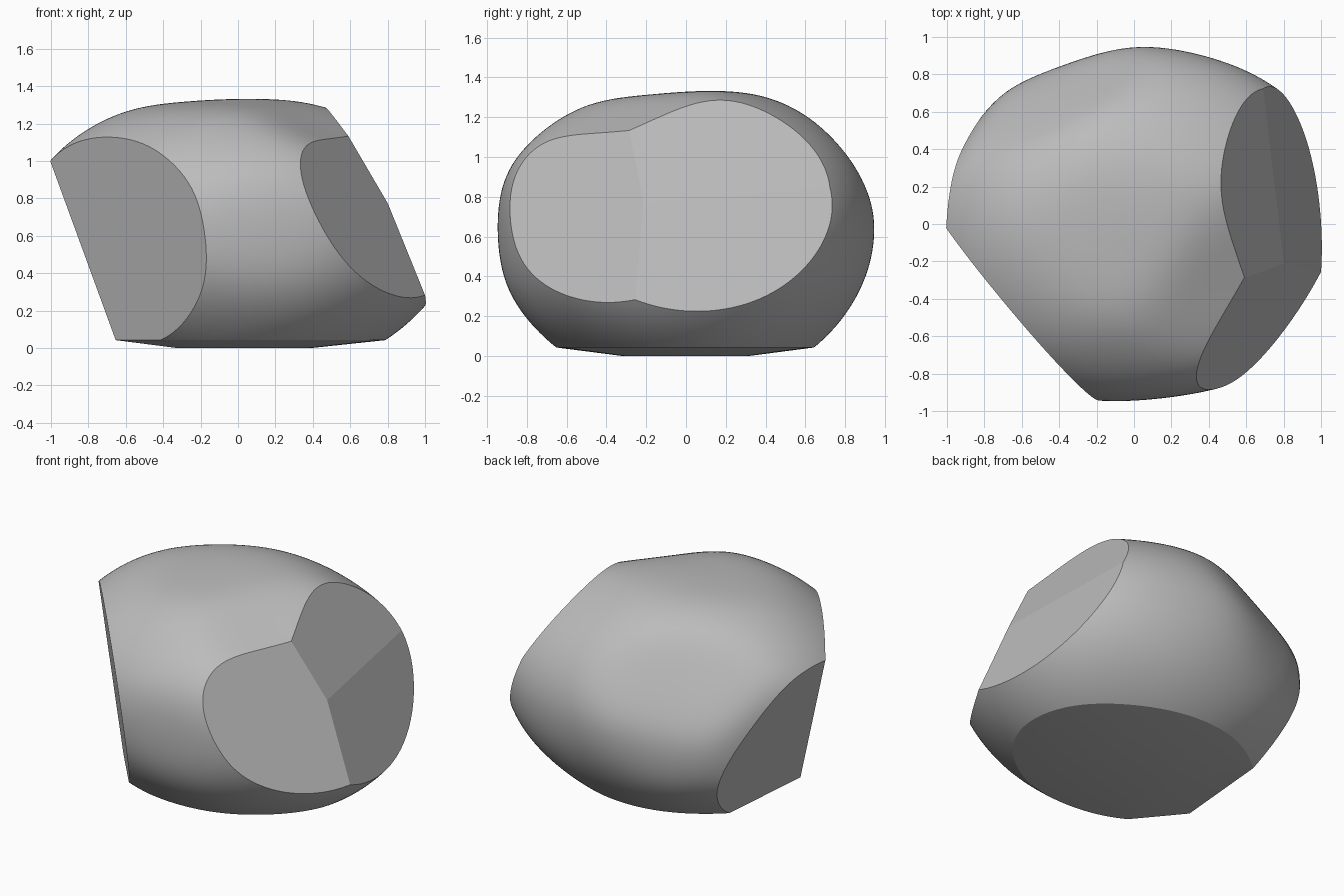
import bpy, bmesh, math
from mathutils import Vector

if "Cube" in bpy.data.objects:
    bpy.data.objects.remove(bpy.data.objects["Cube"], do_unlink=True)

CENTRE = Vector((0, 0, 0.65))

# Gentle flats blended into the body: (normal, offset from the origin)
SOFT = [
    ((-0.03, -0.06, 1.0), 1.335),    # top
    ((0.4, -0.3, 1.0), 1.46),        # top, sloping to the front
    ((0.07, -1.0, 0.0), 0.96),       # front
    ((-0.81, 0.58, 0.0), 1.0),       # back left-hand side
    ((-0.36, 0.78, 0.51), 1.16),     # back shoulder
    ((-0.35, 0.94, 0.0), 0.955),     # back
]
# Crisp broken faces
CUTS = [
    ((-0.76, -0.63, -0.12), 0.657),  # front corner
    ((-0.93, 0.08, -0.36), 0.572),   # undercut side
    ((0.857, 0.06, 0.514), 1.071),   # slanted side, upper
    ((0.93, 0.08, 0.37), 1.014),     # slanted side, lower
    ((0.783, -0.482, 0.36), 1.008),  # slanted side, front
    ((0.0, 0.0, -1.0), -0.042),      # underside
]


def radius(d, k=24):
    """Distance to the rounded body along a direction."""
    a = 1.17 if d.x > 0 else 1.15
    b = 0.95 if d.y > 0 else 0.975
    c = 0.72 if d.z > 0 else 0.82
    total = math.sqrt((d.x / a) ** 2 + (d.y / b) ** 2 + (d.z / c) ** 2) ** k
    for n, off in SOFT:
        n = Vector(n)
        total += max(0.0, n.dot(d) / (off - n.dot(CENTRE))) ** k
    return total ** (-1 / k)


# Rounded body
bm = bmesh.new()
bmesh.ops.create_icosphere(bm, subdivisions=6, radius=1)
for v in bm.verts:
    d = v.co.normalized()
    ripple = 1 + 0.006 * math.sin(5 * d.x + 2) * math.sin(6 * d.y + 1) * math.cos(5 * d.z)
    v.co = CENTRE + d * radius(d) * ripple

# Slice off the broken faces and cap them
for n, off in CUTS:
    n = Vector(n)
    cut = bmesh.ops.bisect_plane(
        bm, geom=bm.verts[:] + bm.edges[:] + bm.faces[:], dist=1e-5,
        plane_co=n * (off / n.length_squared), plane_no=n, clear_outer=True)
    rim = [e for e in cut["geom_cut"] if isinstance(e, bmesh.types.BMEdge)]
    bmesh.ops.contextual_create(bm, geom=rim)

# Slightly bulged underside: a smaller flat a little below the rim
bm.normal_update()
base = max((f for f in bm.faces if f.normal.z < -0.99), key=lambda f: f.calc_area())
bmesh.ops.inset_individual(bm, faces=[base], thickness=0.001)
for v in base.verts:
    v.co = (v.co.x * 0.5, v.co.y * 0.5, 0)
bmesh.ops.recalc_face_normals(bm, faces=bm.faces[:])

mesh = bpy.data.meshes.new("boulder")
bm.to_mesh(mesh)
bm.free()
boulder = bpy.data.objects.new("boulder", mesh)
bpy.context.collection.objects.link(boulder)

# Stone grey
stone = bpy.data.materials.new("stone_grey")
stone.use_nodes = True
colour = (0.5, 0.5, 0.5, 1)
stone.diffuse_color = colour
stone.node_tree.nodes["Principled BSDF"].inputs["Base Color"].default_value = colour
mesh.materials.append(stone)

bpy.ops.object.select_all(action="DESELECT")
boulder.select_set(True)
bpy.context.view_layer.objects.active = boulder
bpy.ops.object.shade_smooth_by_angle(angle=math.radians(9))
